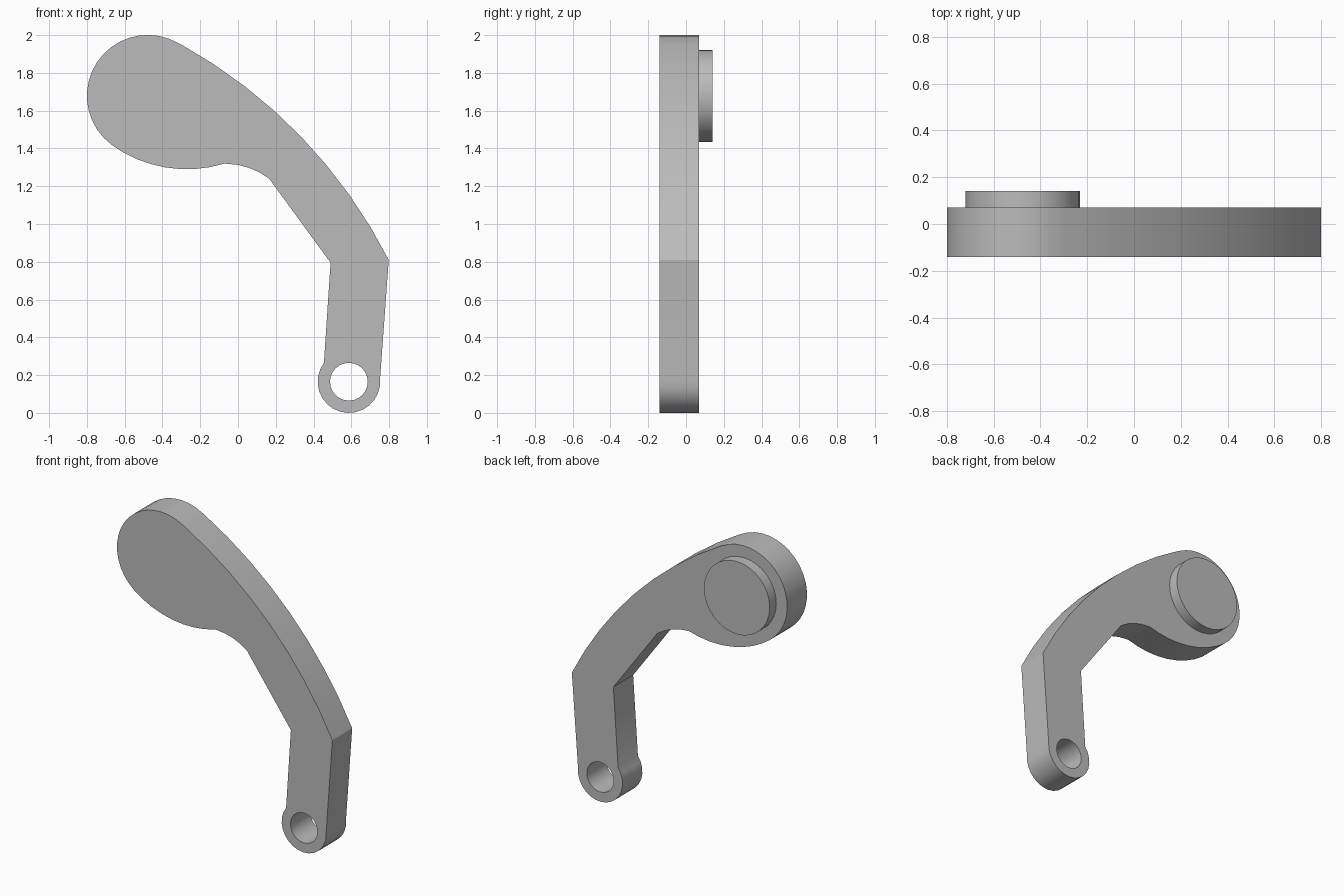
import bpy, bmesh
from math import radians, cos, sin, pi, atan2
from mathutils import Vector

if "Cube" in bpy.data.objects:
    bpy.data.objects.remove(bpy.data.objects["Cube"])

FRONT, SEAT, BACK = -0.14, 0.07, 0.14

steel = bpy.data.materials.new("plain grey")
steel.use_nodes = True
grey = (0.5, 0.5, 0.5, 1)
steel.diffuse_color = grey
steel.node_tree.nodes["Principled BSDF"].inputs["Base Color"].default_value = grey


def arc(start, through, end, steps):
    """Points on the circular arc that passes through three points."""
    a, b, c = Vector(start), Vector(through), Vector(end)
    u, v = b - a, c - a
    d = 2 * u.cross(v)
    centre = a + Vector((v.y * u.dot(u) - u.y * v.dot(v),
                         u.x * v.dot(v) - v.x * u.dot(u))) / d
    r = (a - centre).length
    t0 = atan2(*(a - centre).yx)
    sweep = (atan2(*(c - centre).yx) - t0) % (2 * pi)
    if d < 0:
        sweep -= 2 * pi
    return [(centre.x + r * cos(t0 + sweep * i / steps),
             centre.y + r * sin(t0 + sweep * i / steps)) for i in range(steps + 1)]


def circle(x, z, r, steps):
    return [(x + r * cos(2 * pi * i / steps), z + r * sin(2 * pi * i / steps))
            for i in range(steps)]


def plate(name, loops, y0, y1):
    """Extrude closed x-z outlines (later loops are holes) from y0 to y1."""
    bm = bmesh.new()
    edges = []
    for loop in loops:
        vs = [bm.verts.new((x, y0, z)) for x, z in loop]
        edges += [bm.edges.new((p, q)) for p, q in zip(vs, vs[1:] + vs[:1])]
    bmesh.ops.triangle_fill(bm, edges=edges, use_beauty=True)
    ext = bmesh.ops.extrude_face_region(bm, geom=bm.faces[:], use_keep_orig=True)
    moved = [g for g in ext["geom"] if isinstance(g, bmesh.types.BMVert)]
    bmesh.ops.translate(bm, verts=moved, vec=(0, y1 - y0, 0))
    bmesh.ops.recalc_face_normals(bm, faces=bm.faces[:])
    mesh = bpy.data.meshes.new(name)
    bm.to_mesh(mesh)
    bm.free()
    mesh.materials.append(steel)
    ob = bpy.data.objects.new(name, mesh)
    bpy.context.collection.objects.link(ob)
    bpy.ops.object.select_all(action="DESELECT")
    ob.select_set(True)
    bpy.context.view_layer.objects.active = ob
    bpy.ops.object.shade_smooth_by_angle(angle=radians(30))
    return ob


# Arm: pivot eye, bowed outer edge, round head, curved underside
outline = (
    arc((0.455, 0.265), (0.587, 0), (0.752, 0.18), 16)
    + arc((0.798, 0.81), (0.41, 1.38), (-0.30, 1.95), 8)
    + arc((-0.315, 1.957), (-0.80, 1.675), (-0.67, 1.42), 18)
    + arc((-0.61, 1.38), (-0.27, 1.29), (-0.07, 1.32), 7)
    + arc((-0.06, 1.319), (0.06, 1.297), (0.165, 1.24), 4)
    + [(0.49, 0.795)]
)
plate("arm", [outline, circle(0.587, 0.165, 0.1, 24)], FRONT, SEAT)

# Raised round pad on the back of the head
plate("round_pad", [circle(-0.475, 1.678, 0.244, 32)], SEAT, BACK)
